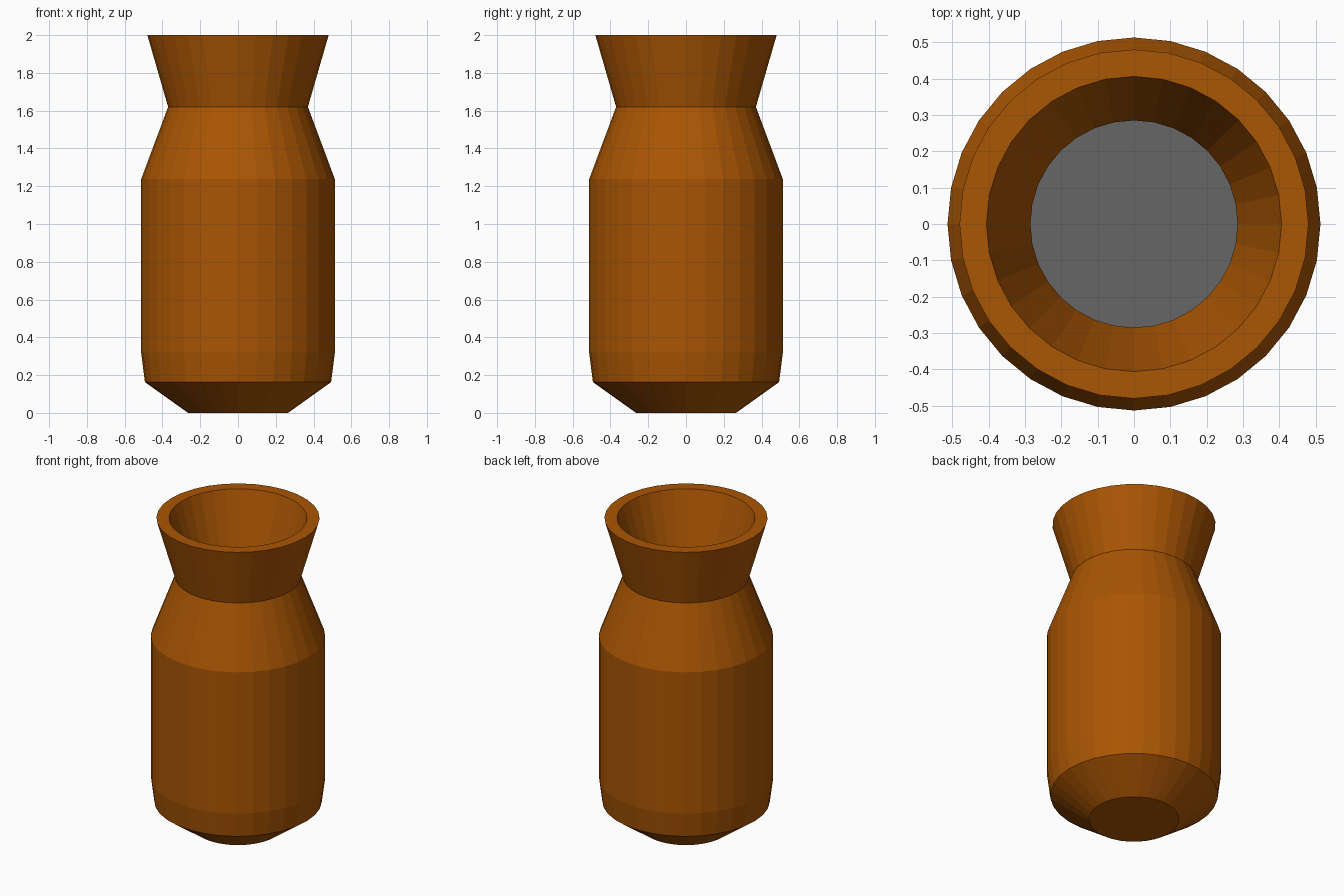
import bpy, bmesh, math

if "Cube" in bpy.data.objects:
    bpy.data.objects.remove(bpy.data.objects["Cube"])

SIDES = 32


def material(name, rgb):
    m = bpy.data.materials.new(name)
    m.diffuse_color = (*rgb, 1.0)
    m.use_nodes = True
    m.node_tree.nodes["Principled BSDF"].inputs["Base Color"].default_value = m.diffuse_color
    return m


def lathe(name, profile, mat, cap_first=False, cap_last=False):
    """Spin a list of (radius, height) points around z."""
    bm = bmesh.new()
    rings = []
    for r, z in profile:
        rings.append([bm.verts.new((r * math.cos(2 * math.pi * i / SIDES),
                                    r * math.sin(2 * math.pi * i / SIDES), z))
                      for i in range(SIDES)])
    for a, b in zip(rings, rings[1:]):
        for i in range(SIDES):
            j = (i + 1) % SIDES
            bm.faces.new((a[i], a[j], b[j], b[i]))
    if cap_first:
        bm.faces.new(rings[0][::-1])
    if cap_last:
        bm.faces.new(rings[-1])
    mesh = bpy.data.meshes.new(name)
    bm.to_mesh(mesh)
    bm.free()
    mesh.materials.append(mat)
    obj = bpy.data.objects.new(name, mesh)
    bpy.context.collection.objects.link(obj)
    return obj


clay = material("brown clay", (0.402, 0.092, 0.001))
grey = material("grey filling", (0.133, 0.133, 0.133))

# pot: base, belly, shoulder, flared neck, rim, throat and hollow inside
lathe("clay_pot", [(0.265, 0.0), (0.493, 0.163), (0.513, 0.32), (0.513, 1.237),
                   (0.37, 1.62), (0.48, 2.0), (0.406, 2.0), (0.285, 1.61),
                   (0.435, 1.22), (0.435, 1.2)],
      clay, cap_first=True)

# flat filling inside the belly
lathe("pot_filling", [(0.435, 1.2)], grey, cap_last=True)
